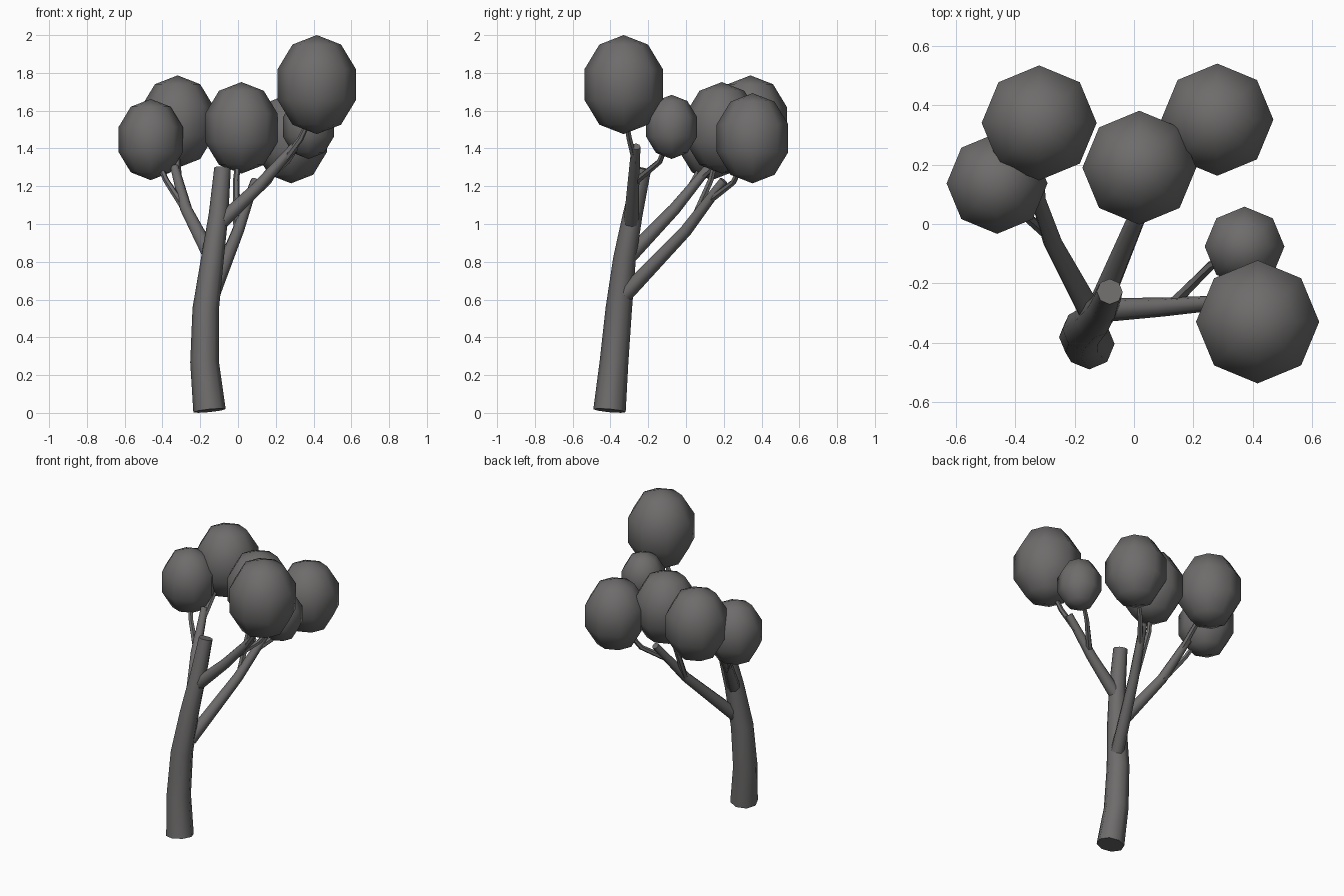
import bpy, bmesh, math
from mathutils import Vector

if "Cube" in bpy.data.objects:
    bpy.data.objects.remove(bpy.data.objects["Cube"])

bark = bpy.data.materials.new("dark_grey_bark")
bark.diffuse_color = (0.155, 0.150, 0.148, 1)
bark.use_nodes = True
bark.node_tree.nodes["Principled BSDF"].inputs["Base Color"].default_value = bark.diffuse_color


def finish(name, bm):
    bmesh.ops.recalc_face_normals(bm, faces=bm.faces)
    me = bpy.data.meshes.new(name)
    bm.to_mesh(me)
    bm.free()
    me.materials.append(bark)
    ob = bpy.data.objects.new(name, me)
    bpy.context.collection.objects.link(ob)
    bpy.ops.object.select_all(action='DESELECT')
    ob.select_set(True)
    bpy.context.view_layer.objects.active = ob
    bpy.ops.object.shade_smooth_by_angle(angle=math.radians(50))
    return ob


def tube(name, path, sides):
    """Tapered closed tube through (x, y, z, radius) points."""
    bm = bmesh.new()
    pts = [Vector(p[:3]) for p in path]
    rings = []
    for i, p in enumerate(pts):
        t = (pts[min(i + 1, len(pts) - 1)] - pts[max(i - 1, 0)]).normalized()
        u = (Vector((1, 0, 0)) - t * t.x).normalized()
        v = t.cross(u)
        ring = []
        for k in range(sides):
            a = 2 * math.pi * k / sides
            ring.append(bm.verts.new(p + (u * math.cos(a) + v * math.sin(a)) * path[i][3]))
        rings.append(ring)
    for a, b in zip(rings, rings[1:]):
        for k in range(sides):
            n = (k + 1) % sides
            bm.faces.new((a[k], a[n], b[n], b[k]))
    bm.faces.new(rings[0])
    bm.faces.new(rings[-1])
    return finish(name, bm)


def leaf_ball(name, centre, r):
    """Coarse ball, stretched upward."""
    bm = bmesh.new()
    bmesh.ops.create_uvsphere(bm, u_segments=8, v_segments=5, radius=r)
    for v in bm.verts:
        v.co.z *= 1.2
        v.co += Vector(centre)
    return finish(name, bm)


# Trunk
tube("trunk", [(-.151, -.405, .012, .086), (-.177, -.381, .27, .076),
               (-.171, -.356, .55, .070), (-.135, -.325, .82, .060),
               (-.103, -.282, 1.05, .052), (-.082, -.228, 1.295, .044)], 8)

# Main branches
tube("right_branch", [(-.09, -.29, 1.01, .040), (.10, -.28, 1.19, .032),
                      (.30, -.265, 1.41, .024)], 8)
tube("back_branch", [(-.135, -.32, .63, .042), (.0, .0, .965, .032),
                     (.09, .20, 1.23, .023)], 8)
tube("left_branch", [(-.14, -.31, .82, .042), (-.275, -.06, 1.08, .032),
                     (-.335, .12, 1.30, .023)], 8)

# Twigs: path into each leaf ball
twigs = {
    "front_right": [(.24, -.27, 1.33, .018), (.33, -.30, 1.45, .016), (.41, -.33, 1.62, .012)],
    "small_right": [(.14, -.26, 1.23, .020), (.26, -.14, 1.33, .016), (.36, -.08, 1.48, .012)],
    "middle": [(-.005, .02, .98, .020), (-.01, .13, 1.23, .017), (.01, .18, 1.42, .012)],
    "back_right": [(.05, .12, 1.12, .020), (.16, .25, 1.22, .016), (.27, .34, 1.40, .012)],
    "back_left": [(-.315, .05, 1.22, .020), (-.325, .22, 1.38, .016), (-.32, .33, 1.50, .012)],
    "side_left": [(-.275, -.05, 1.07, .020), (-.38, .04, 1.23, .016), (-.455, .13, 1.40, .012)],
}
for name, path in twigs.items():
    tube(name + "_twig", path, 6)

# Leaf balls
balls = {
    "front_right": ((.417, -.33, 1.738), .2185),
    "small_right": ((.373, -.076, 1.514), .1415),
    "middle": ((.018, .19, 1.509), .202),
    "back_right": ((.281, .352, 1.454), .199),
    "back_left": ((-.320, .341, 1.542), .204),
    "side_left": ((-.462, .137, 1.447), .179),
}
for name, (c, r) in balls.items():
    leaf_ball(name + "_leaf_ball", c, r)
